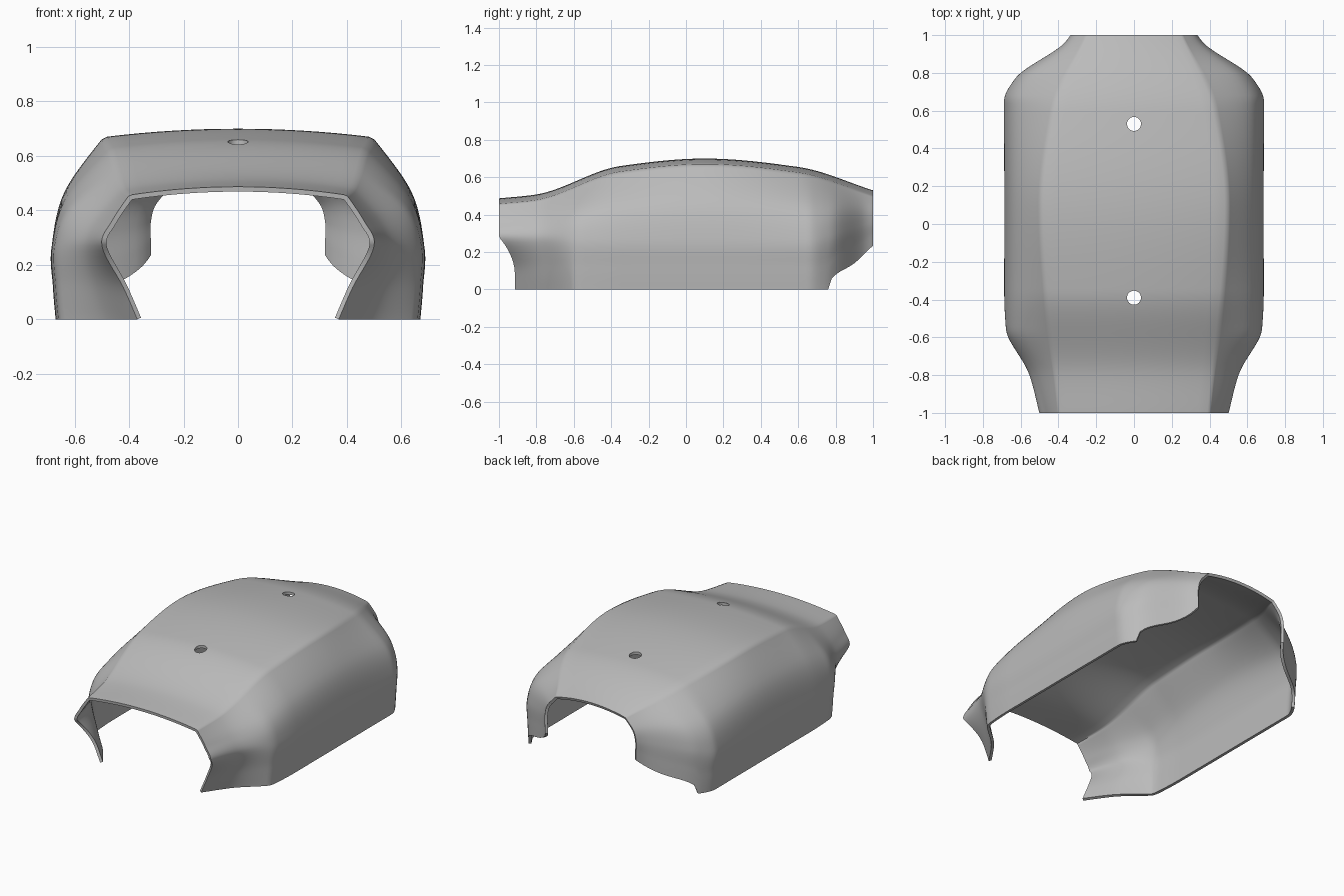
import bpy, bmesh, math

if "Cube" in bpy.data.objects:
    bpy.data.objects.remove(bpy.data.objects["Cube"])

# Guide curves along the length: (y, value)
ROOF_HEIGHT = [(-1, .487), (-.8, .508), (-.35, .66), (.1, .7), (.6, .655), (1, .53)]
SHOULDER_WIDTH = [(-1, .4), (.1, .495), (.6, .43), (1, .255)]
BELLY_WIDTH = [(-1, .5), (-.8, .555), (-.55, .675), (-.35, .684),
               (.65, .684), (.77, .625), (.96, .365), (1, .335)]
HEM_HEIGHT = [(-1, 0), (.76, 0), (.78, .06), (.9, .14), (1, .235)]
ROWS = 100


def clamp(value):
    return max(0, min(1, value))


def hermite(start, end, start_slope, end_slope, t):
    rest = 1 - t
    return (start * (1 + 2 * t) * rest * rest + start_slope * t * rest * rest
            + end * t * t * (3 - 2 * t) - end_slope * t * t * rest)


def guide(keys, y):
    """Smooth value of a guide curve that never overshoots its keys."""
    pairs = list(zip(keys, keys[1:]))
    rises = [(b[1] - a[1]) / (b[0] - a[0]) for a, b in pairs]
    inner = [2 * a * b / (a + b) if a * b > 0 else 0
             for a, b in zip(rises, rises[1:])]
    slopes = [rises[0]] + inner + [rises[-1]]
    i = max(k for k, (a, b) in enumerate(pairs) if a[0] <= y)
    (y_start, start), (y_end, end) = pairs[i]
    span = y_end - y_start
    return hermite(start, end, slopes[i] * span, slopes[i + 1] * span,
                   (y - y_start) / span)


def mix(a, b, amount):
    return a + (b - a) * amount


def side_points(y):
    """Control points from the shoulder crease down to the hem."""
    front = clamp((-.6 - y) / .4)
    rear = clamp((y - .7) / .3)
    shoulder = (guide(SHOULDER_WIDTH, y), guide(ROOF_HEIGHT, y) - .031)
    belly = (guide(BELLY_WIDTH, y), mix(.27, .36, rear))
    hem = (belly[0] - mix(.014, .13, front) * (1 - rear), guide(HEM_HEIGHT, y))
    knee = (mix(shoulder[0], belly[0], mix(.75, .62, front)),
            mix(belly[1], shoulder[1], .5))
    low = (mix(belly[0], hem[0], mix(.3, .6, front)), mix(hem[1], belly[1], .44))
    return [shoulder, knee, belly, low, hem]


def half_section(y):
    points = side_points(y)
    roof = guide(ROOF_HEIGHT, y)
    width, height = points[0]
    # Arched roof, stopping just short of the shoulder to soften the crease
    section = []
    for k in range(9):
        u = .97 * k / 8
        section.append((width * u, mix(roof, height, u * u)))
    # Flowing side from the shoulder to the hem
    padded = [points[0]] + points + [points[-1]]
    for before, a, b, after in zip(padded, padded[1:], padded[2:], padded[3:]):
        for k in range(7):
            t = .07 if a == points[0] and k == 0 else k / 7
            section.append([hermite(a[c], b[c], (b[c] - before[c]) / 2,
                                    (after[c] - a[c]) / 2, t) for c in range(2)])
    section.append(points[-1])
    # The front lip draws back below the belly
    front = clamp((-.6 - y) / .4)
    placed = []
    for x, z in section:
        high = 1 - clamp((.28 - z) / .2)
        placed.append((x, y + .085 * front * (1 - high * high), z))
    return placed


# Plain grey plastic
grey = bpy.data.materials.new("grey plastic")
grey.use_nodes = True
colour = (.5, .5, .5, 1)
grey.diffuse_color = colour
grey.node_tree.nodes["Principled BSDF"].inputs["Base Color"].default_value = colour

# Half of the shell as a lofted grid
bm = bmesh.new()
grid = [[bm.verts.new(p) for p in half_section(2 * row / ROWS - 1)]
        for row in range(ROWS + 1)]
for near_row, far_row in zip(grid, grid[1:]):
    for k in range(len(near_row) - 1):
        bm.faces.new((near_row[k], near_row[k + 1], far_row[k + 1], far_row[k]))
mesh = bpy.data.meshes.new("shell_cover")
bm.to_mesh(mesh)
bm.free()
mesh.materials.append(grey)
shell = bpy.data.objects.new("shell_cover", mesh)
bpy.context.collection.objects.link(shell)

# Mirrored half and wall thickness
mirror = shell.modifiers.new("mirror", 'MIRROR')
mirror.use_clip = True
wall = shell.modifiers.new("wall", 'SOLIDIFY')
wall.thickness = .018
wall.offset = -1

# Two screw holes through the roof
cutters = []
for y in (-.39, .53):
    bpy.ops.mesh.primitive_cylinder_add(radius=.037, depth=.6, location=(0, y, .65))
    cutter = bpy.context.object
    cutter.name = "hole_cutter"
    cutter.hide_render = True
    cutter.data.materials.append(grey)
    hole = shell.modifiers.new("hole", 'BOOLEAN')
    hole.operation = 'DIFFERENCE'
    hole.solver = 'EXACT'
    hole.object = cutter
    cutters.append(cutter)

bpy.ops.object.select_all(action='DESELECT')
shell.select_set(True)
bpy.context.view_layer.objects.active = shell
for name in [m.name for m in shell.modifiers]:
    bpy.ops.object.modifier_apply(modifier=name)
for cutter in cutters:
    bpy.data.objects.remove(cutter)
bpy.ops.object.shade_smooth_by_angle(angle=math.radians(50))
